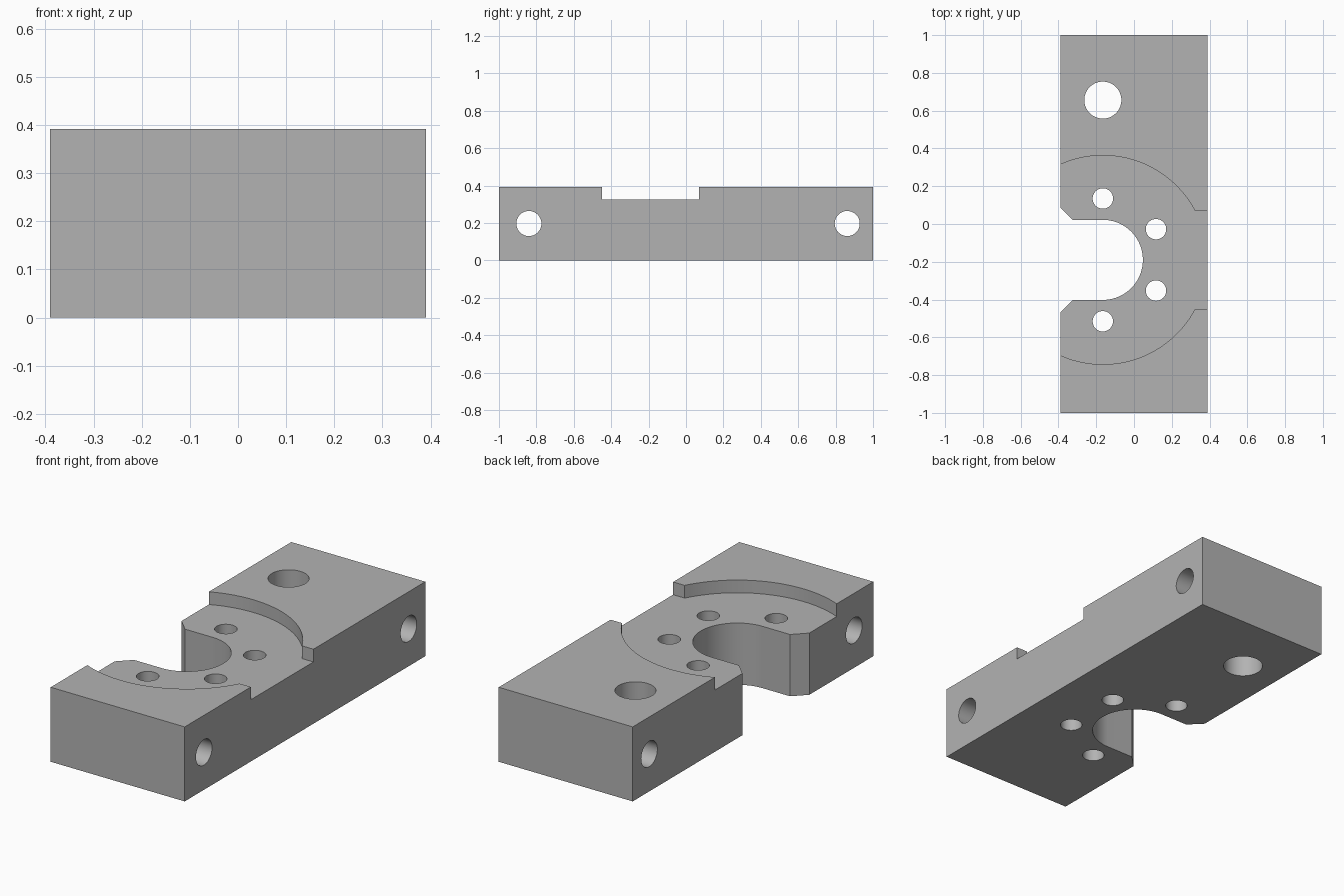
import bpy
import bmesh
from math import asin, cos, sin, pi, radians
from mathutils import Matrix

if "Cube" in bpy.data.objects:
    bpy.data.objects.remove(bpy.data.objects["Cube"])

HALF_X, HALF_Y, HEIGHT = 0.39, 1.0, 0.392
CX, CY = -0.165, -0.19          # shared centre of slot, recess and bolt circle
SLOT_R, RECESS_R, BOLT_R = 0.212, 0.553, 0.325
RECESS_Z = 0.325
CHAMFER = 0.066

steel = bpy.data.materials.new("plain grey")
steel.use_nodes = True
grey = (0.45, 0.45, 0.45, 1)
steel.diffuse_color = grey
steel.node_tree.nodes["Principled BSDF"].inputs["Base Color"].default_value = grey


def arc(radius, start, end, steps):
    angles = [start + (end - start) * i / steps for i in range(steps + 1)]
    return [(CX + radius * cos(a), CY + radius * sin(a)) for a in angles]


def prism(name, outline, z0, z1):
    """Extrude a flat outline from z0 to z1."""
    bm = bmesh.new()
    base = bm.faces.new([bm.verts.new((x, y, z0)) for x, y in outline])
    top = bmesh.ops.extrude_face_region(bm, geom=[base])["geom"]
    bmesh.ops.translate(bm, vec=(0, 0, z1 - z0),
                        verts=[v for v in top if isinstance(v, bmesh.types.BMVert)])
    return finish(name, bm)


def rod(name, radius, location, rotation=None):
    """Cylinder long enough to drill right through the block."""
    bm = bmesh.new()
    matrix = Matrix.Translation(location) @ (rotation or Matrix())
    bmesh.ops.create_cone(bm, cap_ends=True, segments=64, radius1=radius,
                          radius2=radius, depth=1.2, matrix=matrix)
    return finish(name, bm)


def finish(name, bm):
    bmesh.ops.recalc_face_normals(bm, faces=bm.faces)
    mesh = bpy.data.meshes.new(name)
    bm.to_mesh(mesh)
    bm.free()
    mesh.materials.append(steel)
    obj = bpy.data.objects.new(name, mesh)
    bpy.context.collection.objects.link(obj)
    return obj


# Block outline with the chamfered U-shaped slot on its -x side
mouth = SLOT_R + CHAMFER
outline = [(-HALF_X, -HALF_Y), (HALF_X, -HALF_Y), (HALF_X, HALF_Y), (-HALF_X, HALF_Y),
           (-HALF_X, CY + mouth), (-HALF_X + CHAMFER, CY + SLOT_R)]
outline += arc(SLOT_R, pi / 2, -pi / 2, 48)
outline += [(-HALF_X + CHAMFER, CY - SLOT_R), (-HALF_X, CY - mouth)]
block = prism("mounting_block", outline, 0, HEIGHT)

# Round recess in the top, opening into a straight channel on the +x side
channel = 0.26
a = asin(channel / RECESS_R)
recess = arc(RECESS_R, a, 2 * pi - a, 96)
recess += [(0.5, CY - channel), (0.5, CY + channel)]
cutters = [prism("recess_cutter", recess, RECESS_Z, 0.6)]

# Bolt holes around the slot and the large vertical hole
for degrees in (-90, -30, 30, 90):
    t = radians(degrees)
    cutters.append(rod("bolt_hole_cutter", 0.054,
                       (CX + BOLT_R * cos(t), CY + BOLT_R * sin(t), 0.2)))
cutters.append(rod("large_hole_cutter", 0.098, (CX, 0.656, 0.2)))

# Cross holes through the block along x
for y in (-0.84, 0.862):
    cutters.append(rod("cross_hole_cutter", 0.067, (0, y, 0.197),
                       Matrix.Rotation(pi / 2, 4, "Y")))

bpy.ops.object.select_all(action="DESELECT")
bpy.context.view_layer.objects.active = block
block.select_set(True)
for cutter in cutters:
    cut = block.modifiers.new("cut", "BOOLEAN")
    cut.operation, cut.solver, cut.object = "DIFFERENCE", "EXACT", cutter
    bpy.ops.object.modifier_apply(modifier=cut.name)
    bpy.data.objects.remove(cutter)

bpy.ops.object.shade_smooth_by_angle(angle=radians(30))
